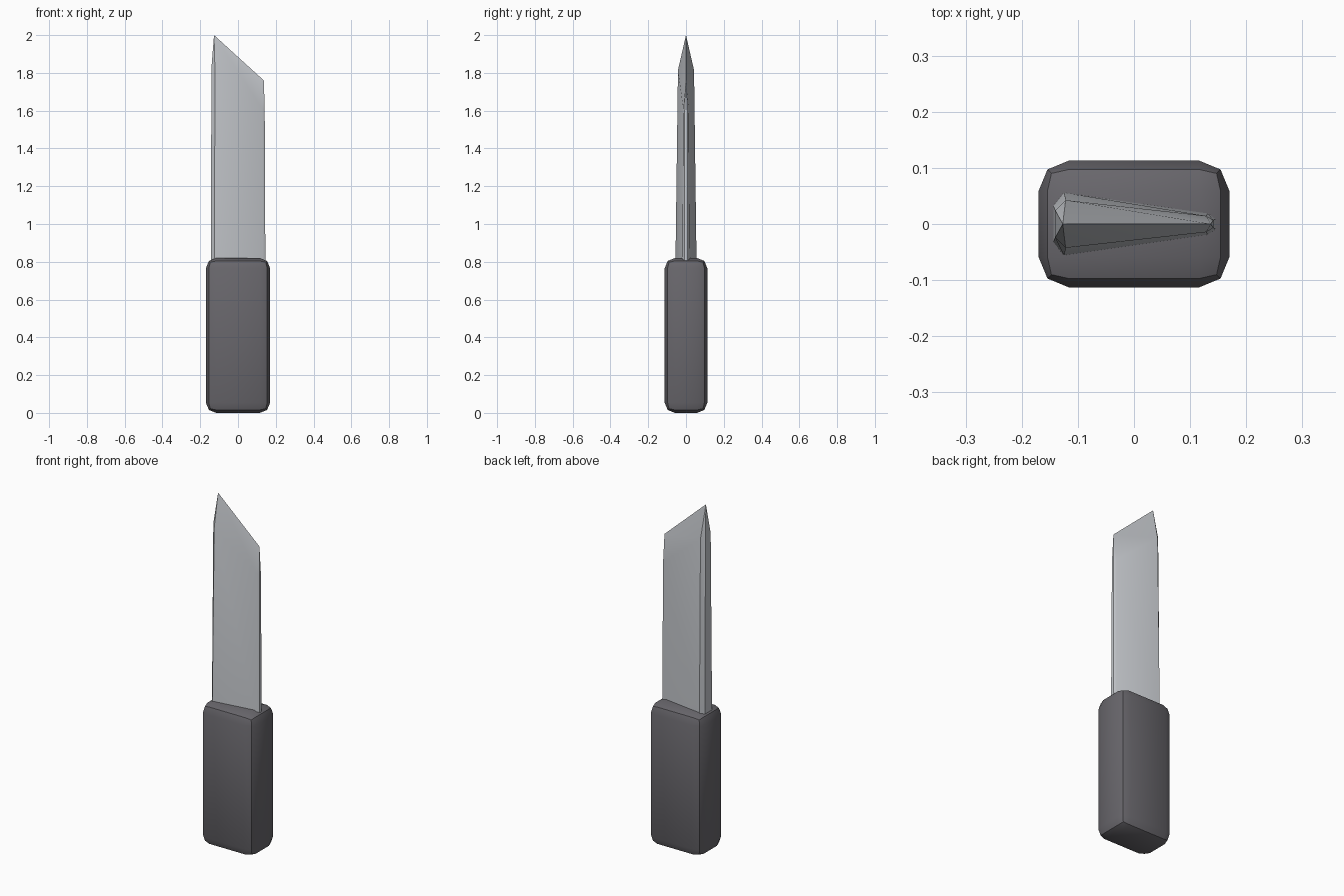
import bpy, bmesh

cube = bpy.data.objects.get("Cube")
if cube:
    bpy.data.objects.remove(cube, do_unlink=True)


def make_material(name, color):
    mat = bpy.data.materials.new(name)
    mat.use_nodes = True
    mat.diffuse_color = (*color, 1)
    mat.node_tree.nodes["Principled BSDF"].inputs["Base Color"].default_value = (*color, 1)
    return mat


def make_object(name, bm, mat, angle):
    bmesh.ops.recalc_face_normals(bm, faces=bm.faces)
    mesh = bpy.data.meshes.new(name)
    bm.to_mesh(mesh)
    bm.free()
    mesh.materials.append(mat)
    obj = bpy.data.objects.new(name, mesh)
    bpy.context.collection.objects.link(obj)
    bpy.ops.object.select_all(action='DESELECT')
    obj.select_set(True)
    bpy.context.view_layer.objects.active = obj
    bpy.ops.object.shade_smooth_by_angle(angle=angle)
    return obj


steel = make_material("light steel", (0.56, 0.58, 0.61))
grip = make_material("dark grey grip", (0.14, 0.135, 0.15))

# Handle: a block with rounded edges
bm = bmesh.new()
bmesh.ops.create_cube(bm, size=1)
for v in bm.verts:
    v.co.x *= 0.34
    v.co.y *= 0.226
    v.co.z = (v.co.z + 0.5) * 0.82
bmesh.ops.bevel(bm, geom=bm.edges[:], offset=0.054, segments=2,
                profile=0.5, affect='EDGES')
make_object("handle", bm, grip, 0.6)

# Blade: wedge section lofted up to a slanted shoulder, then to a slanted ridge
half = [(-0.144, 0.032), (-0.125, 0.056), (0.132, 0.019), (0.145, 0.009)]
section = half + [(x, -y) for x, y in reversed(half)]


def base(x, y):
    return (x, y, 0.78)


def shoulder(x, y):
    return (x * 0.975, y * 0.76, 1.83 - 0.8 * (x + 0.144))


def ridge(x, y):
    x = -0.127 if x < 0 else 0.137
    return (x, 0, 2 - 0.91 * (x + 0.127))


bm = bmesh.new()
rings = [[bm.verts.new(place(x, y)) for x, y in section]
         for place in (base, shoulder, ridge)]
bm.faces.new(rings[0])
count = len(section)
for low, high in zip(rings, rings[1:]):
    for i in range(count):
        j = (i + 1) % count
        bm.faces.new((low[i], low[j], high[j], high[i]))
bmesh.ops.remove_doubles(bm, verts=bm.verts[:], dist=0.0005)
make_object("blade", bm, steel, 0.5)
